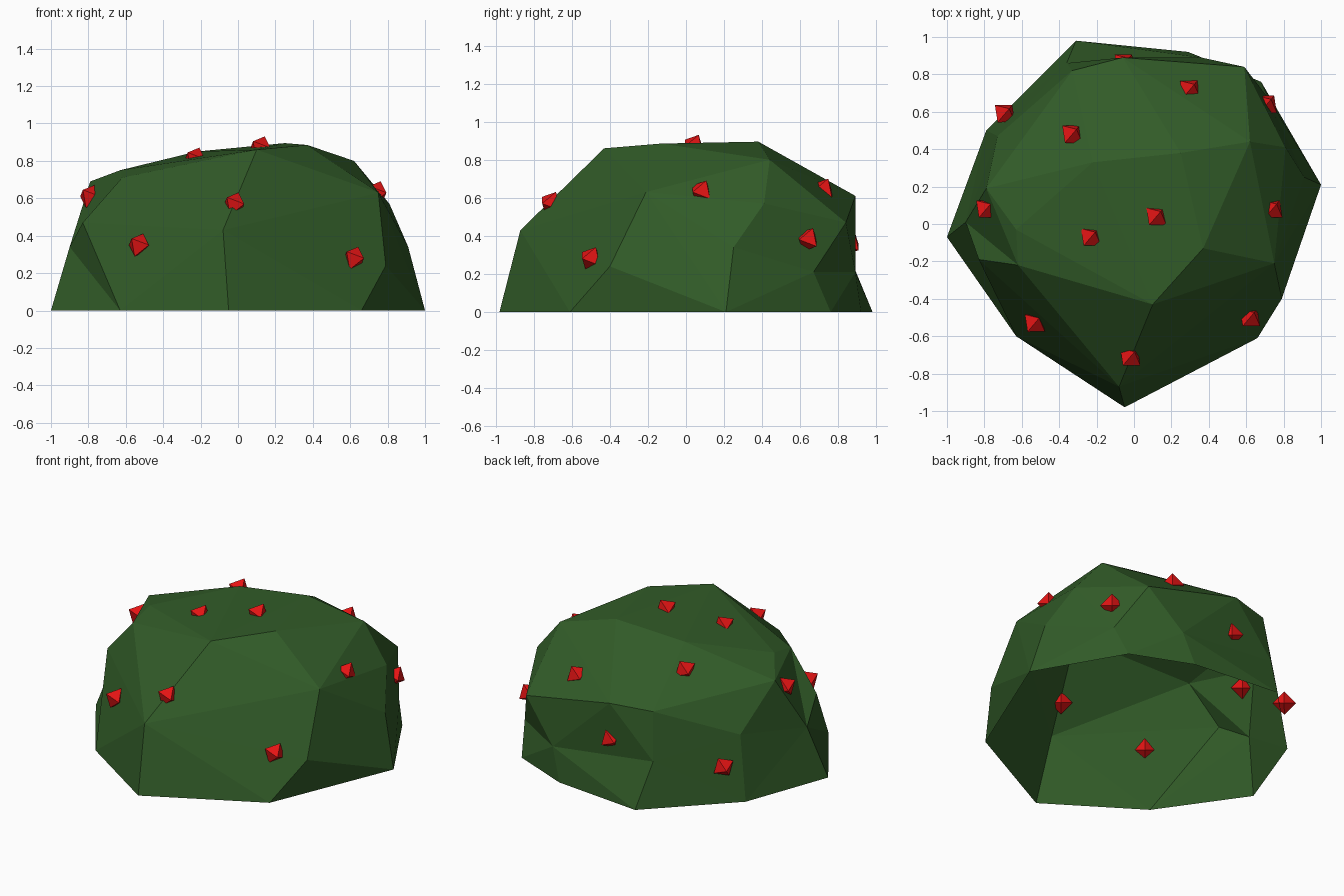
import bpy
import bmesh
from mathutils import Matrix, Vector

default_cube = bpy.data.objects.get("Cube")
if default_cube:
    bpy.data.objects.remove(default_cube, do_unlink=True)


def make_material(name, colour):
    material = bpy.data.materials.new(name)
    material.use_nodes = True
    material.diffuse_color = (*colour, 1)
    shader = material.node_tree.nodes["Principled BSDF"]
    shader.inputs["Base Color"].default_value = (*colour, 1)
    shader.inputs["Roughness"].default_value = 0.9
    return material


def add_object(name, mesh, material):
    if not mesh.materials:
        mesh.materials.append(material)
    obj = bpy.data.objects.new(name, mesh)
    bpy.context.collection.objects.link(obj)
    return obj


def skin(points):
    """Wrap a shell of flat triangles around the points."""
    bm = bmesh.new()
    verts = [bm.verts.new(p) for p in points]
    bmesh.ops.convex_hull(bm, input=verts, use_existing_faces=False)
    return bm, verts


leaf_green = make_material("leaf green", (0.031, 0.105, 0.021))
berry_red = make_material("berry red", (0.78, 0.007, 0.007))

# Foliage corners, tier by tier from the ground up
rim = [(-1, -.07), (-.63, -.6), (-.05, -.98), (.66, -.61), (1, .21),
       (.68, .76), (.29, .92), (-.31, .98), (-.79, .5)]
waist = [(-.08, -.87, .43), (.79, -.4, .24), (.91, .25, .34), (.59, .84, .47),
         (-.73, .47, .42), (-.83, -.19, .47)]
shoulder = [(.75, -.21, .63), (.81, .41, .57), (-.06, .89, .61),
            (-.33, .82, .6), (-.79, .19, .69), (-.62, -.22, .71)]
crown = [(.1, -.43, .86), (.37, -.13, .885), (.25, .38, .895),
         (.62, .44, .8), (-.22, .33, .85), (-.63, -.03, .75)]

# Hollows: a corner and the outward lift that keeps it on the wrapped shell
dents = [((-.36, .86, .29), (0, .12, 0)),
         ((.36, .89, .21), (.02, .06, 0)),
         ((.72, .67, .21), (.08, .08, 0)),
         ((-.9, .01, .34), (-.1, 0, .1))]

corners = [Vector((x, y, 0)) for x, y in rim]
corners += [Vector(p) for p in waist + shoulder + crown]
lifted = [p.copy() for p in corners]
for point, lift in dents:
    corners.append(Vector(point))
    lifted.append(Vector(point) + Vector(lift))

# Round the shell gradually until every corner takes part in it
for step in range(20):
    rounded = []
    for p in lifted:
        ball = p.normalized()
        rounded.append(p.lerp(ball, step * 0.03) if p.z > 0 else p)
    bm, verts = skin(rounded)
    if all(v.is_valid and v.link_faces for v in verts):
        break
    if step < 19:
        bm.free()

# Settle the corners and open the underside
bmesh.ops.recalc_face_normals(bm, faces=bm.faces[:])
underside = [f for f in bm.faces if all(v.co.z < 0.001 for v in f.verts)]
for vert, place in zip(verts, corners):
    if vert.is_valid:
        vert.co = place
bmesh.ops.delete(bm, geom=underside, context="FACES")
foliage_mesh = bpy.data.meshes.new("foliage")
bm.to_mesh(foliage_mesh)
bm.free()
add_object("foliage", foliage_mesh, leaf_green)

# Berry: an eight-sided gem, shared by every berry and tilted the same way
inward = Vector((-.56, -.66, .5)).normalized()
across = inward.cross(Vector((0, 0, 1))).normalized()
upward = across.cross(inward)
radius = 0.07
tips = [axis * radius * side
        for axis in (inward, across, upward) for side in (-1, 1)]
bm, verts = skin(tips)
bmesh.ops.recalc_face_normals(bm, faces=bm.faces[:])
berry_mesh = bpy.data.meshes.new("berry")
bm.to_mesh(berry_mesh)
bm.free()

berry_places = [
    (.62, -.5, .28), (-.02, -.71, .57), (-.53, -.53, .35), (.74, .08, .63),
    (.71, .64, .38), (-.23, -.07, .81), (.12, .04, .87), (-.79, .08, .61),
    (.3, .72, .64), (-.33, .48, .75), (-.05, .86, .36), (-.69, .59, .24)]
for number, place in enumerate(berry_places, 1):
    berry = add_object(f"berry_{number}", berry_mesh, berry_red)
    berry.matrix_world = Matrix.Translation(place)
